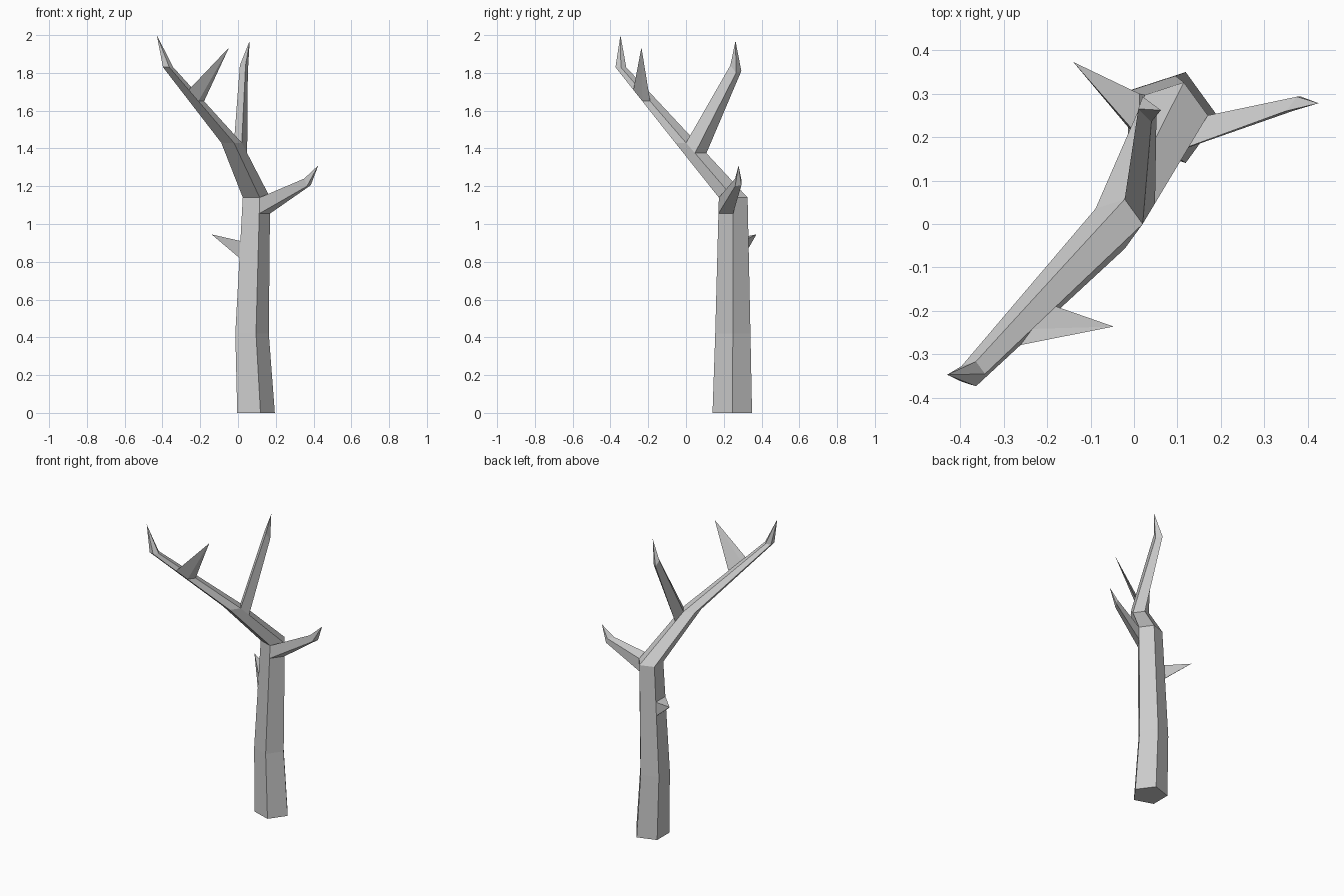
import bpy
import bmesh
from math import cos, sin, tau
from mathutils import Vector

cube = bpy.data.objects.get("Cube")
if cube:
    bpy.data.objects.remove(cube)

bark = bpy.data.materials.new("grey bark")
bark.use_nodes = True
GREY = (0.6, 0.6, 0.6, 1)
bark.diffuse_color = GREY
bark.node_tree.nodes["Principled BSDF"].inputs["Base Color"].default_value = GREY

# Trunk stations: height, centre x, centre y, radius of a level pentagon
STATIONS = [(0, 0.085, 0.245, 0.11), (0.42, 0.065, 0.248, 0.098),
            (1.14, 0.09, 0.25, 0.08), (1.43, -0.04, 0, 0.06),
            (1.83, -0.373, -0.345, 0.03)]


def corner(station, i):
    z, x, y, r = station
    a = tau * i / 5
    return Vector((x + r * cos(a), y + r * sin(a), z))


def on_edge(i, z):
    """Point at height z on the trunk's lengthwise edge i."""
    for low, high in zip(STATIONS, STATIONS[1:]):
        if z <= high[0]:
            t = (z - low[0]) / (high[0] - low[0])
            return corner(low, i).lerp(corner(high, i), t)


def patch(i, j, low, high):
    """Four-sided branch root lying on the trunk face between edges i and j."""
    return [on_edge(i, high), on_edge(j, high), on_edge(j, low), on_edge(i, low)]


def loft(name, rings, tip, cap=False):
    """Skin a run of rings and close it with a pointed tip."""
    bm = bmesh.new()
    loops = [[bm.verts.new(p) for p in ring] for ring in rings]
    n = len(loops[0])
    for a, b in zip(loops, loops[1:]):
        for k in range(n):
            m = (k + 1) % n
            bm.faces.new((a[k], a[m], b[m], b[k]))
    point = bm.verts.new(tip)
    for k in range(n):
        bm.faces.new((loops[-1][k], loops[-1][(k + 1) % n], point))
    if cap:
        bm.faces.new(loops[0][::-1])
    # Close the root while orienting faces, then reopen it for grafted branches
    else:
        root = bm.faces.new(loops[0][::-1])
    bmesh.ops.recalc_face_normals(bm, faces=bm.faces)
    if not cap:
        bmesh.ops.delete(bm, geom=[root], context='FACES_ONLY')
    mesh = bpy.data.meshes.new(name)
    bm.to_mesh(mesh)
    bm.free()
    mesh.materials.append(bark)
    bpy.context.collection.objects.link(bpy.data.objects.new(name, mesh))


# Trunk bending into the main bough
loft("trunk", [[corner(s, i) for i in range(5)] for s in STATIONS],
     (-0.43, -0.347, 2.0), cap=True)

# Left branch at the bend
loft("left_branch", [patch(4, 0, 1.055, 1.14),
                     [(0.35, 0.26, 1.24), (0.375, 0.293, 1.235),
                      (0.385, 0.293, 1.205), (0.365, 0.26, 1.2)]],
     (0.425, 0.278, 1.31))

# Upright branch at the fork
loft("upright_branch", [patch(0, 1, 1.375, 1.43),
                        [(0.04, 0.235, 1.84), (0.01, 0.265, 1.84),
                         (0.02, 0.293, 1.81), (0.052, 0.265, 1.8)]],
     (0.062, 0.262, 1.97))

# Short pointed twigs
loft("bough_twig", [patch(4, 0, 1.65, 1.71)], (-0.047, -0.236, 1.935))
loft("trunk_twig", [patch(2, 3, 0.82, 0.91)], (-0.14, 0.373, 0.945))
